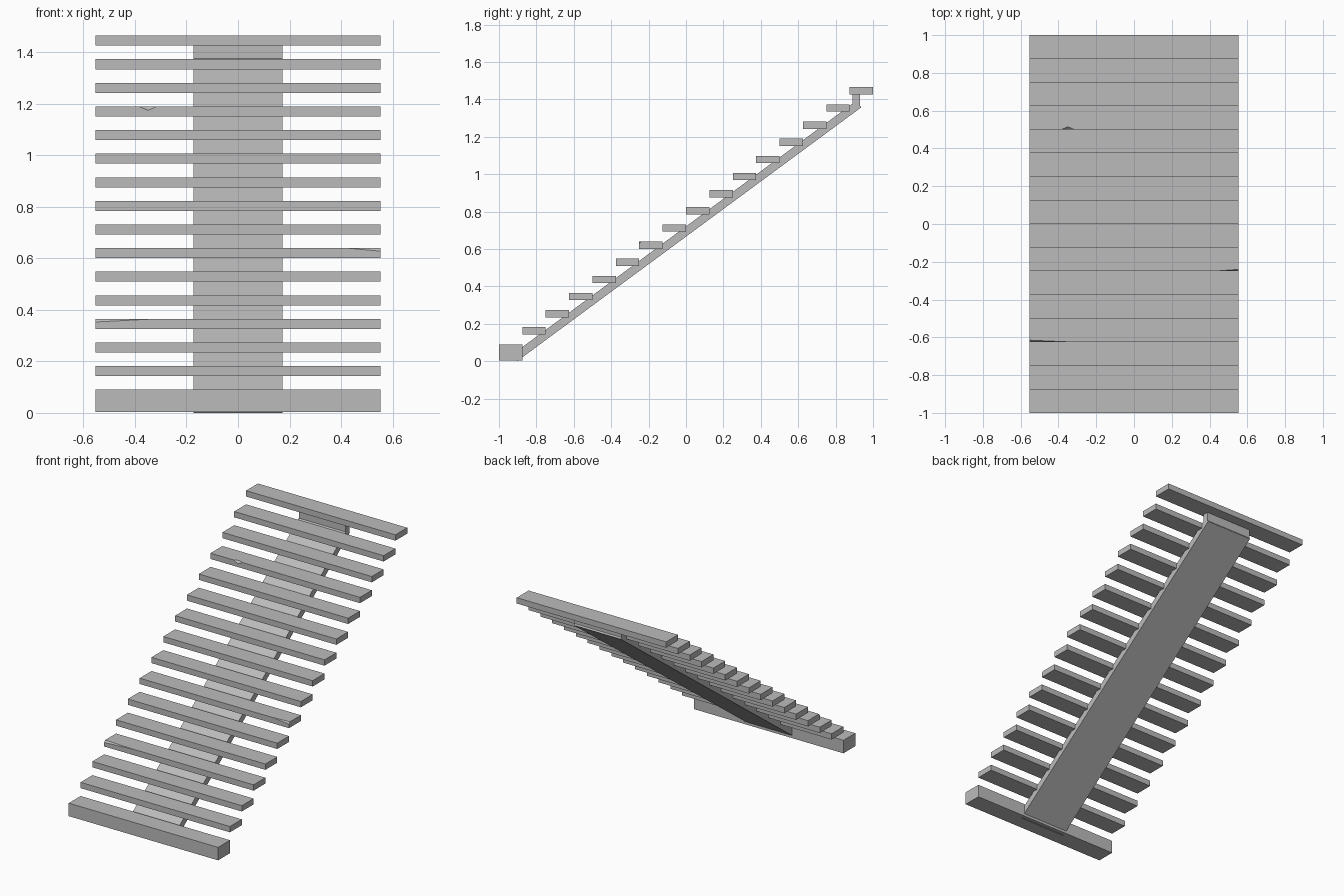
import bpy
import bmesh
from mathutils import Vector

cube = bpy.data.objects.get("Cube")
if cube:
    bpy.data.objects.remove(cube, do_unlink=True)

STEPS = 16
HALF_W = 0.553       # half width of the treads
RAIL_W = 0.173       # half width of the central beam
GOING = 2 / STEPS    # depth of each tread
BASE_TOP = 0.09
RISE = (1.465 - BASE_TOP) / (STEPS - 1)
THICK = 0.039

concrete = bpy.data.materials.new("concrete_grey")
concrete.use_nodes = True
grey = (0.5, 0.5, 0.5, 1)
concrete.diffuse_color = grey
concrete.node_tree.nodes["Principled BSDF"].inputs["Base Color"].default_value = grey


def add_object(name, bm):
    bmesh.ops.recalc_face_normals(bm, faces=bm.faces)
    mesh = bpy.data.meshes.new(name)
    bm.to_mesh(mesh)
    bm.free()
    mesh.materials.append(concrete)
    obj = bpy.data.objects.new(name, mesh)
    bpy.context.scene.collection.objects.link(obj)
    return obj


def extrude_profile(name, profile, half_width):
    """Side profile of (y, z) points, extruded across x."""
    bm = bmesh.new()
    face = bm.faces.new([bm.verts.new((-half_width, y, z)) for y, z in profile])
    geom = bmesh.ops.extrude_face_region(bm, geom=[face])["geom"]
    moved = [v for v in geom if isinstance(v, bmesh.types.BMVert)]
    bmesh.ops.translate(bm, verts=moved, vec=(2 * half_width, 0, 0))
    return add_object(name, bm)


def box(name, y0, y1, z0, z1, half_width):
    return extrude_profile(name, [(y0, z0), (y1, z0), (y1, z1), (y0, z1)], half_width)


def chip(tread, x, y, z, half, drop, depth):
    """Break a small wedge out of the front top edge of a tread."""
    low, back = Vector((x, y, z - drop)), Vector((x, y + depth, z))
    mid, slope = (low + back) / 2, back - low
    ends = [Vector((x + s * half, y, z)) for s in (-1, 1)]
    points = [e + (e - mid) * 0.6 for e in ends] + [low - slope, back + slope]
    bm = bmesh.new()
    for p in points:
        bm.verts.new(p)
    bmesh.ops.convex_hull(bm, input=bm.verts)
    cutter = add_object("chip_cutter", bm)
    cutter.hide_render = True
    mod = tread.modifiers.new("chip", "BOOLEAN")
    mod.operation = "DIFFERENCE"
    mod.solver = "EXACT"
    mod.object = cutter
    bpy.context.view_layer.objects.active = tread
    bpy.ops.object.modifier_apply(modifier=mod.name)
    bpy.data.objects.remove(cutter, do_unlink=True)


# Solid bottom step
box("bottom_step", -1, -1 + GOING, 0.003, BASE_TOP, HALF_W)

# Floating treads, three of them with damaged edges:
# step number -> chip centre, half width, drop, depth
chips = {
    3: (-HALF_W, 0.23, 0.012, 0.01),
    6: (HALF_W, 0.13, 0.012, 0.01),
    12: (-0.35, 0.035, 0.015, 0.015),
}
for k in range(1, STEPS):
    front, top = -1 + GOING * k, BASE_TOP + RISE * k
    tread = box(f"tread_{k}", front, front + GOING, top - THICK, top, HALF_W)
    if k in chips:
        x, half, drop, depth = chips[k]
        chip(tread, x, front, top, half, drop, depth)

# Sloping central beam with square-cut ends
foot, head = Vector((-0.903, 0)), Vector((0.937, 1.357))
along = (head - foot).normalized()
across = Vector((-along.y, along.x)) * 0.044
extrude_profile("central_beam", [foot, head, head + across, foot + across], RAIL_W)

# Short post holding the top tread
box("top_post", 0.89, 0.93, 1.365, 1.465 - THICK, RAIL_W)
